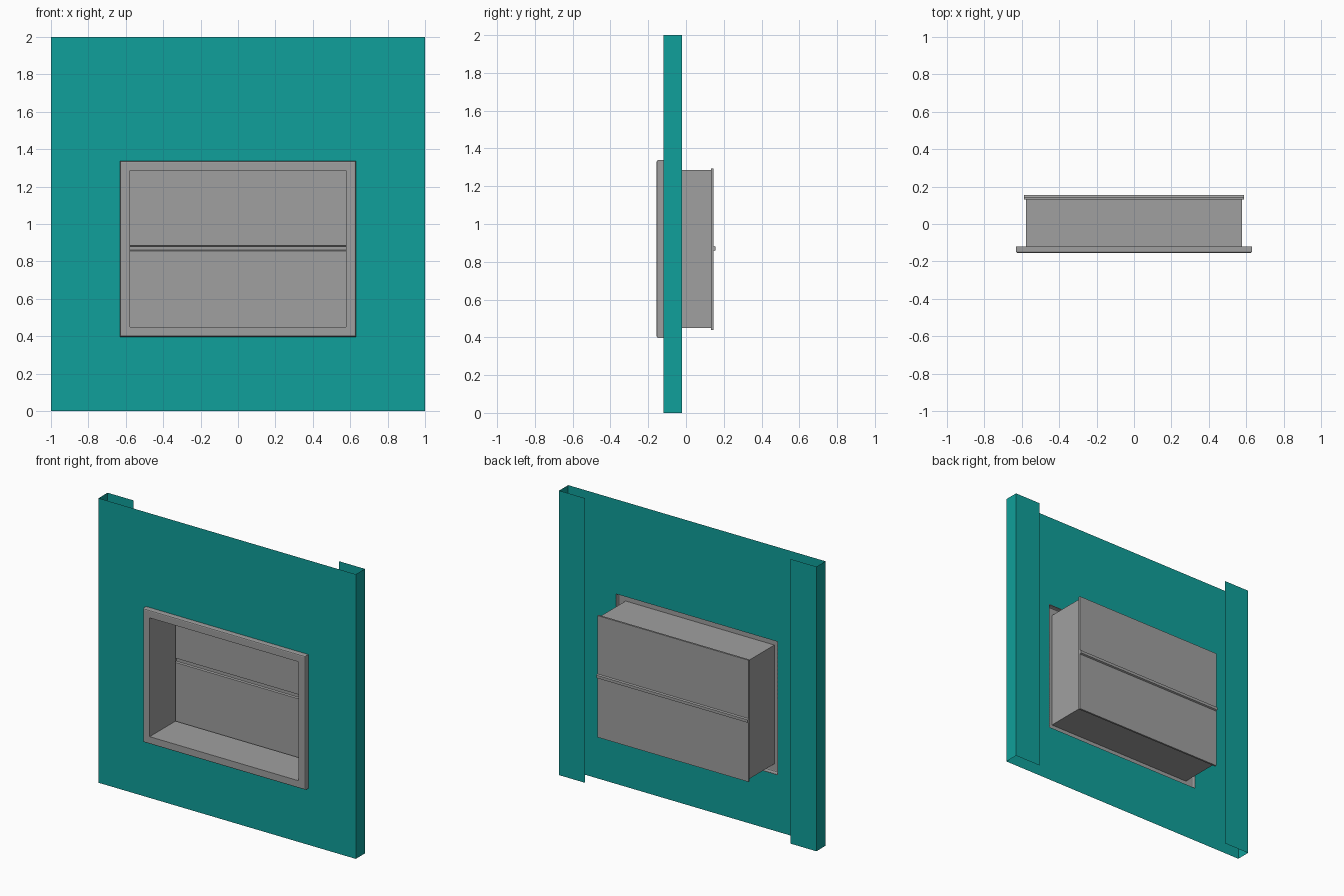
import bpy

cube = bpy.data.objects.get("Cube")
if cube:
    bpy.data.objects.remove(cube, do_unlink=True)


def material(name, rgb):
    mat = bpy.data.materials.new(name)
    mat.use_nodes = True
    mat.diffuse_color = (*rgb, 1)
    mat.node_tree.nodes["Principled BSDF"].inputs["Base Color"].default_value = (*rgb, 1)
    return mat


teal = material("teal paint", (0.005, 0.35, 0.325))
grey = material("grey metal", (0.35, 0.35, 0.35))


def build(name, verts, faces, mat):
    mesh = bpy.data.meshes.new(name)
    mesh.from_pydata(verts, [], faces)
    mesh.materials.append(mat)
    obj = bpy.data.objects.new(name, mesh)
    bpy.context.collection.objects.link(obj)
    return obj


def rect(half_width, low, high, y):
    return [(-half_width, y, low), (half_width, y, low),
            (half_width, y, high), (-half_width, y, high)]


def around_box(margin, y):
    """Rectangle that follows the box opening at a given margin."""
    return rect(0.578 + margin, 0.45 - margin, 1.285 + margin, y)


def loft(name, loops, mat):
    """Join successive rectangles into a folded sheet."""
    verts = [v for loop in loops for v in loop]
    faces = [(4 * k + i, 4 * k + (i + 1) % 4, 4 * k + 4 + (i + 1) % 4, 4 * k + 4 + i)
             for k in range(len(loops) - 1) for i in range(4)]
    return build(name, verts, faces, mat)


def fold(name, profile, half_width, mat, capped=False):
    """Sheet made by sweeping a (y, z) profile across x."""
    n = len(profile)
    verts = [(x, y, z) for x in (-half_width, half_width) for y, z in profile]
    faces = [(i, i + 1, n + i + 1, n + i) for i in range(n - 1)]
    if capped:
        faces += [tuple(range(n)), tuple(range(n, 2 * n))]
    return build(name, verts, faces, mat)


# Front sheet with its rectangular cut-out
FRONT, REAR = -0.12, -0.02
loft("front_sheet", [rect(1, 0, 2, FRONT), around_box(0.05, FRONT)], teal)

# Folded side returns with inward flanges at the rear
for side, s in (("left", 1), ("right", -1)):
    path = [(s, FRONT), (s, REAR), (s * 0.8, REAR)]
    verts = [(x, y, z) for z in (0, 2) for x, y in path]
    build(side + "_return", verts, [(0, 1, 4, 3), (1, 2, 5, 4)], teal)

# Hollow trim frame with softened outer edge, running into the box walls
loft("trim_frame", [around_box(m, y) for m, y in
                    ((0.05, FRONT), (0.053, FRONT), (0.053, -0.147), (0.050, -0.153),
                     (0.045, -0.155), (0, -0.155))], grey)
loft("box_walls", [around_box(m, y) for m, y in
                   ((0, -0.155), (0, 0.132), (0.01, 0.132), (0.01, 0.145))], grey)

# Two back panels and the raised channel that joins them
BACK = 0.145
fold("lower_back_panel", [(BACK, 0.44), (BACK, 0.855)], 0.588, grey)
fold("upper_back_panel", [(BACK, 0.885), (BACK, 1.295)], 0.588, grey)
fold("joint_channel", [(BACK, 0.855), (0.155, 0.86), (0.155, 0.88), (BACK, 0.885)],
     0.588, grey, capped=True)
